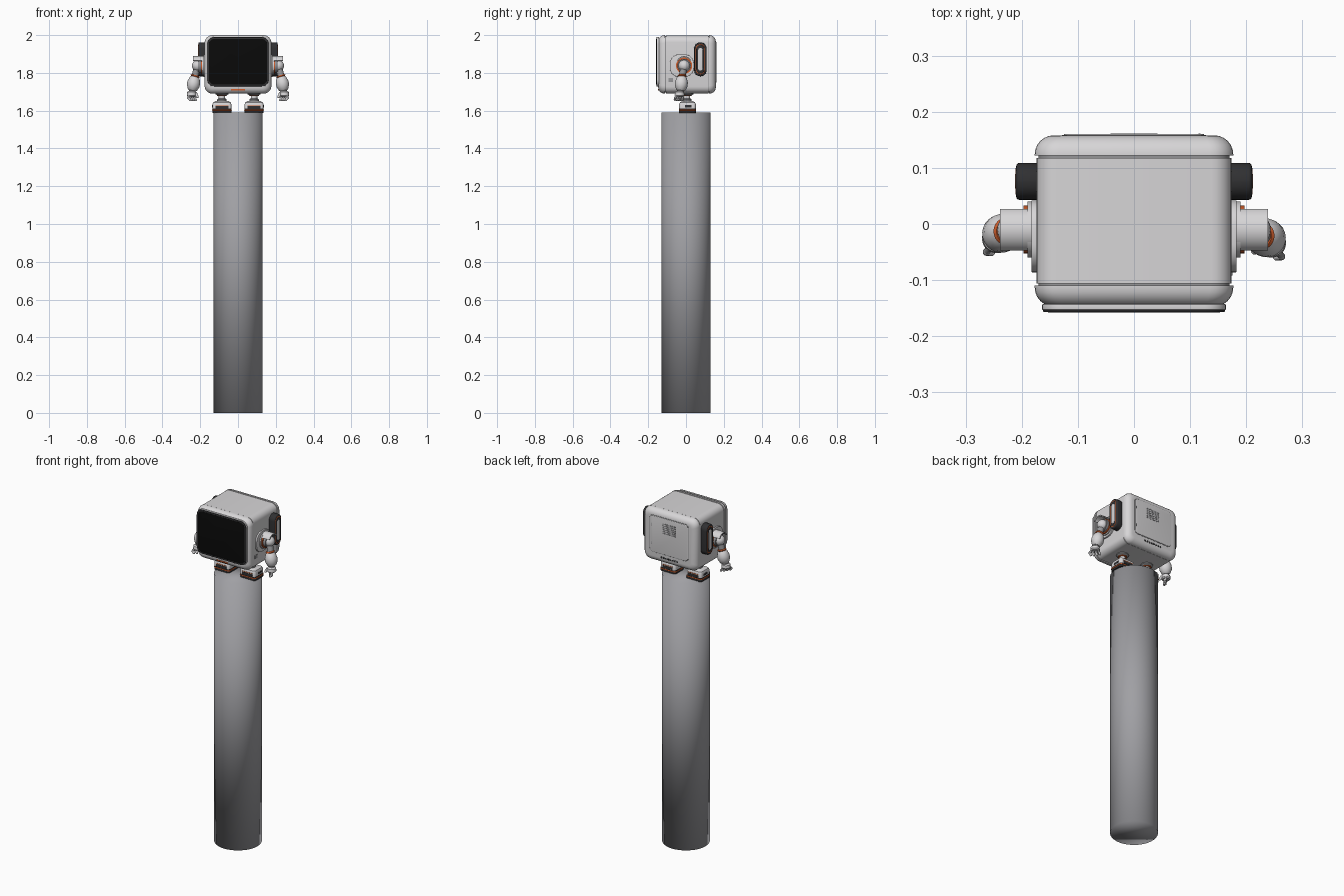
import bpy, bmesh
from math import sin, cos, pi, radians
from mathutils import Vector

old = bpy.data.objects.get("Cube")
if old:
    bpy.data.objects.remove(old, do_unlink=True)


def material(name, r, g, b):
    m = bpy.data.materials.new(name)
    m.use_nodes = True
    m.diffuse_color = (r, g, b, 1)
    m.node_tree.nodes["Principled BSDF"].inputs["Base Color"].default_value = (r, g, b, 1)
    return m


WHITE = material("shell white", 0.68, 0.67, 0.68)
PILLAR = material("pillar grey", 0.35, 0.35, 0.37)
GREY = material("joint grey", 0.3, 0.3, 0.31)
DARK = material("dark rubber", 0.03, 0.03, 0.032)
BLACK = material("screen black", 0.003, 0.003, 0.003)
ORANGE = material("orange trim", 0.62, 0.11, 0.025)


def finish(name, bm, mat, angle=35):
    bmesh.ops.recalc_face_normals(bm, faces=bm.faces)
    me = bpy.data.meshes.new(name)
    bm.to_mesh(me)
    bm.free()
    me.materials.append(mat)
    me.shade_smooth()
    if angle:
        me.set_sharp_from_angle(angle=radians(angle))
    ob = bpy.data.objects.new(name, me)
    bpy.context.collection.objects.link(ob)
    return ob


def skin(bm, rings):
    """Join successive vertex rings and cap both ends."""
    for a, b in zip(rings, rings[1:]):
        n = len(a)
        for i in range(n):
            bm.faces.new((a[i], a[(i + 1) % n], b[(i + 1) % n], b[i]))
    bm.faces.new(rings[0])
    bm.faces.new(rings[-1])


def loft(name, mat, centre, axis, stations, seg=6):
    """Rounded rectangles (offset, half width, half height, radius) along an axis."""
    bm, rings = bmesh.new(), []
    for t, w, h, r in stations:
        ring = []
        for q, (sx, sy) in enumerate(((1, 1), (-1, 1), (-1, -1), (1, -1))):
            for k in range(seg + 1):
                a = (q + k / seg) * pi / 2
                u, v = sx * (w - r) + r * cos(a), sy * (h - r) + r * sin(a)
                p = {"X": (t, u, v), "Y": (u, t, v), "Z": (u, v, t)}[axis]
                ring.append(bm.verts.new(Vector(centre) + Vector(p)))
        rings.append(ring)
    skin(bm, rings)
    return finish(name, bm, mat)


def block(name, mat, centre, axis, depth, w, h, r, edge=0.0):
    """Rounded slab with softened rims; depth runs along the axis."""
    d = depth / 2
    e = edge or min(0.0015, d / 2)
    steps = [i * pi / 8 for i in range(5)]
    rim = [(d - e + e * sin(a), e * (1 - cos(a))) for a in steps]
    ends = [(-t, i) for t, i in reversed(rim)] + rim
    return loft(name, mat, centre, axis,
                [(t, w - i, h - i, max(r - i, 0.0006)) for t, i in ends])


def lathe(name, mat, start, end, profile, n=24, angle=35):
    """Turned part: (fraction along start-end, radius) profile."""
    a, b = Vector(start), Vector(end)
    rot = (b - a).to_track_quat("Z", "Y")
    bm, rings = bmesh.new(), []
    for t, r in profile:
        rings.append([bm.verts.new(a.lerp(b, t) + rot @ Vector(
            (r * cos(2 * pi * i / n), r * sin(2 * pi * i / n), 0))) for i in range(n)])
    skin(bm, rings)
    return finish(name, bm, mat, angle)


def cylinder(name, mat, start, end, r, r2=None, n=24):
    return lathe(name, mat, start, end, [(0, r), (1, r2 or r)], n)


def ball(name, mat, c, r):
    arc = [i * pi / 10 for i in range(11)]
    up = Vector((0, 0, r))
    return lathe(name, mat, Vector(c) - up, Vector(c) + up,
                 [((1 - cos(a)) / 2, max(r * sin(a), r * 0.02)) for a in arc], 20, 60)


# Pillar
lathe("pillar", PILLAR, (0, 0, 0), (0, 0, 1.59), [(0, 0.129), (1, 0.129)], 64, 0)

# Head: front shell, middle shell, back shell, with recessed seams between
HEAD = (0, 0, 1.845)
quarter = [i * pi / 12 for i in range(7)]


def shell(y_seam, y_end, r=0.034):
    sign = 1 if y_end > y_seam else -1
    pts = [(y_end - sign * r * (1 - sin(a)), r * (1 - cos(a))) for a in quarter]
    return [(y_seam, 0.177, 0.155, 0.042)] + [
        (y, 0.177 - i, 0.155 - i, 0.042 - 0.6 * i) for y, i in pts]


loft("head_front_shell", WHITE, HEAD, "Y", shell(-0.11, -0.147))
loft("head_middle_shell", WHITE, HEAD, "Y",
     [(-0.106, 0.174, 0.153, 0.036), (0.118, 0.174, 0.153, 0.036)])
loft("head_back_shell", WHITE, HEAD, "Y", shell(0.122, 0.158))
loft("head_seam_core", GREY, HEAD, "Y",
     [(-0.115, 0.17, 0.149, 0.034), (0.125, 0.17, 0.149, 0.034)])

# Screen
block("screen_frame", WHITE, (0, -0.148, 1.859), "Y", 0.01, 0.164, 0.132, 0.038)
block("screen_bezel", DARK, (0, -0.153, 1.859), "Y", 0.008, 0.162, 0.13, 0.036)
block("screen_glass", BLACK, (0, -0.1535, 1.859), "Y", 0.0084, 0.154, 0.122, 0.03)
block("chin_mark", ORANGE, (0, -0.146, 1.711), "Y", 0.004, 0.037, 0.004, 0.003)

# Back hatch with vent, hinges and a row of slots
block("hatch_gap", GREY, (0, 0.157, 1.857), "Y", 0.004, 0.128, 0.11, 0.022)
block("hatch", WHITE, (0, 0.158, 1.857), "Y", 0.005, 0.125, 0.107, 0.02)
for i in range(6):
    block("vent_slot", GREY, (0, 0.16, 1.875 + i * 0.011), "Y", 0.0024, 0.042, 0.0036, 0.001)
for z in (1.8, 1.91):
    block("hatch_hinge", GREY, (0.117, 0.16, z), "Y", 0.0024, 0.002, 0.008, 0.001)
for i in range(8):
    block("lower_slot", DARK, ((i - 3.5) * 0.015, 0.157, 1.727), "Y", 0.004, 0.0055, 0.005, 0.001)

# Side port
block("side_port", GREY, (0.174, -0.08, 1.762), "X", 0.003, 0.012, 0.011, 0.002)

for s, side in ((1, "left"), (-1, "right")):
    dy = -0.008 if s > 0 else 0.0

    def at(x, y, z):
        return (s * x, y, z)

    # Ear pod
    block(side + "_ear_pod", DARK, at(0.188, 0.076, 1.872), "X", 0.044, 0.033, 0.09, 0.032, 0.006)
    block(side + "_ear_trim", ORANGE, at(0.208, 0.076, 1.872), "X", 0.0055, 0.025, 0.08, 0.0245)
    block(side + "_ear_inner", DARK, at(0.2085, 0.076, 1.872), "X", 0.0062, 0.022, 0.076, 0.0215)
    block(side + "_ear_strip", WHITE, at(0.209, 0.076, 1.872), "X", 0.0066, 0.013, 0.06, 0.0125)

    # Shoulder: mount, joint and arched cover
    block(side + "_shoulder_plate", WHITE, at(0.176, -0.022, 1.838), "X", 0.014, 0.064, 0.06, 0.05)
    cylinder(side + "_shoulder_mount", WHITE, at(0.176, -0.01, 1.838), at(0.19, -0.01, 1.838), 0.05)
    cylinder(side + "_shoulder_ring", ORANGE, at(0.188, -0.01, 1.838), at(0.197, -0.01, 1.838), 0.043)
    cylinder(side + "_shoulder_hub", GREY, at(0.19, -0.01, 1.838), at(0.212, -0.01, 1.838), 0.036)
    bm = bmesh.new()
    rings = []
    for i in range(13):
        a = pi * (0.14 + 0.72 * i / 12)
        rings.append([bm.verts.new(at(x, -0.01 + r * cos(a), 1.848 + r * sin(a)))
                      for x, r in ((0.177, 0.041), (0.239, 0.041), (0.239, 0.035), (0.177, 0.035))])
    skin(bm, rings)
    finish(side + "_shoulder_cover", bm, WHITE)

    # Arm
    ball(side + "_shoulder_ball", WHITE, at(0.214, -0.01, 1.838), 0.03)
    cylinder(side + "_upper_arm", GREY, at(0.214, -0.01, 1.835), at(0.23, -0.014 + dy, 1.775), 0.018)
    lathe(side + "_elbow_ring", ORANGE, at(0.225, -0.013 + dy, 1.788), at(0.228, -0.013 + dy, 1.778),
          [(0, 0.021), (0.5, 0.025), (1, 0.021)])
    lathe(side + "_forearm", WHITE, at(0.228, -0.013 + dy, 1.782), at(0.242, -0.02 + dy, 1.705),
          [(0, 0.019), (0.12, 0.027), (0.4, 0.034), (0.65, 0.034), (0.92, 0.025), (1, 0.018)])
    ball(side + "_wrist", GREY, at(0.243, -0.022 + dy, 1.705), 0.017)

    # Hand: palm, four two-part fingers and a thumb
    across = Vector((s * 0.62, -0.78, 0))
    palm = Vector(at(0.245, -0.026 + dy, 1.695))
    lathe(side + "_palm", WHITE, palm + Vector((0, 0, 0.01)), palm - Vector((0, 0, 0.02)),
          [(0, 0.016), (0.25, 0.024), (0.8, 0.026), (1, 0.02)])
    for i in range(4):
        k = i - 1.5
        root = palm + across * k * 0.013 - Vector((0, 0, 0.014))
        knuckle = root + across * k * 0.004 + Vector((s * 0.002, -0.004, -0.014))
        tip = knuckle + Vector((s * -0.009, -0.001, -0.012 + abs(k) * 0.002))
        cylinder(side + "_finger_base", GREY, root, knuckle, 0.0062, n=12)
        ball(side + "_knuckle", GREY, knuckle, 0.0068)
        cylinder(side + "_fingertip", WHITE, knuckle, tip, 0.0068, 0.006, 12)
        ball(side + "_fingertip_end", WHITE, tip, 0.0062)
    thumb = palm + Vector((s * -0.022, -0.006, -0.004))
    thumb_tip = thumb + Vector((s * -0.008, -0.008, -0.018))
    cylinder(side + "_thumb", WHITE, thumb, thumb_tip, 0.0078, 0.0065, 12)
    ball(side + "_thumb_end", WHITE, thumb_tip, 0.0066)

    # Leg: socket, stem and ankle collar
    x = 0.085
    lathe(side + "_hip_socket", GREY, at(x, 0.005, 1.698), at(x, 0.005, 1.68),
          [(0, 0.034), (0.6, 0.034), (1, 0.024)])
    cylinder(side + "_hip_ring", ORANGE, at(x, 0.005, 1.682), at(x, 0.005, 1.677), 0.025)
    cylinder(side + "_leg", WHITE, at(x, 0.005, 1.69), at(x, 0.005, 1.64), 0.017)
    lathe(side + "_ankle", GREY, at(x, 0.005, 1.665), at(x, 0.005, 1.645),
          [(0, 0.018), (0.3, 0.025), (0.7, 0.025), (1, 0.02)])

    # Foot: layered sole, white upper and dark grilles
    foot = lambda z: at(x, 0.008, z)
    block(side + "_sole", DARK, foot(1.594), "Z", 0.012, 0.051, 0.045, 0.014)
    block(side + "_sole_trim", ORANGE, foot(1.6025), "Z", 0.006, 0.052, 0.046, 0.014)
    block(side + "_midsole", DARK, foot(1.609), "Z", 0.009, 0.05, 0.044, 0.014)
    loft(side + "_foot_upper", WHITE, foot(1.61), "Z",
         [(0, 0.05, 0.044, 0.014), (0.024, 0.05, 0.044, 0.014),
          (0.034, 0.046, 0.04, 0.013), (0.04, 0.036, 0.03, 0.012)])
    for y in (-0.036, 0.052):
        block(side + "_foot_grille", DARK, at(x, y, 1.618), "Y", 0.003, 0.034, 0.007, 0.002)
        block(side + "_foot_stripe", ORANGE, at(x, y, 1.629), "Y", 0.003, 0.034, 0.0018, 0.001)
    block(side + "_foot_side_vent", DARK, at(x + 0.05, 0.012, 1.623), "X", 0.003, 0.018, 0.006, 0.002)
